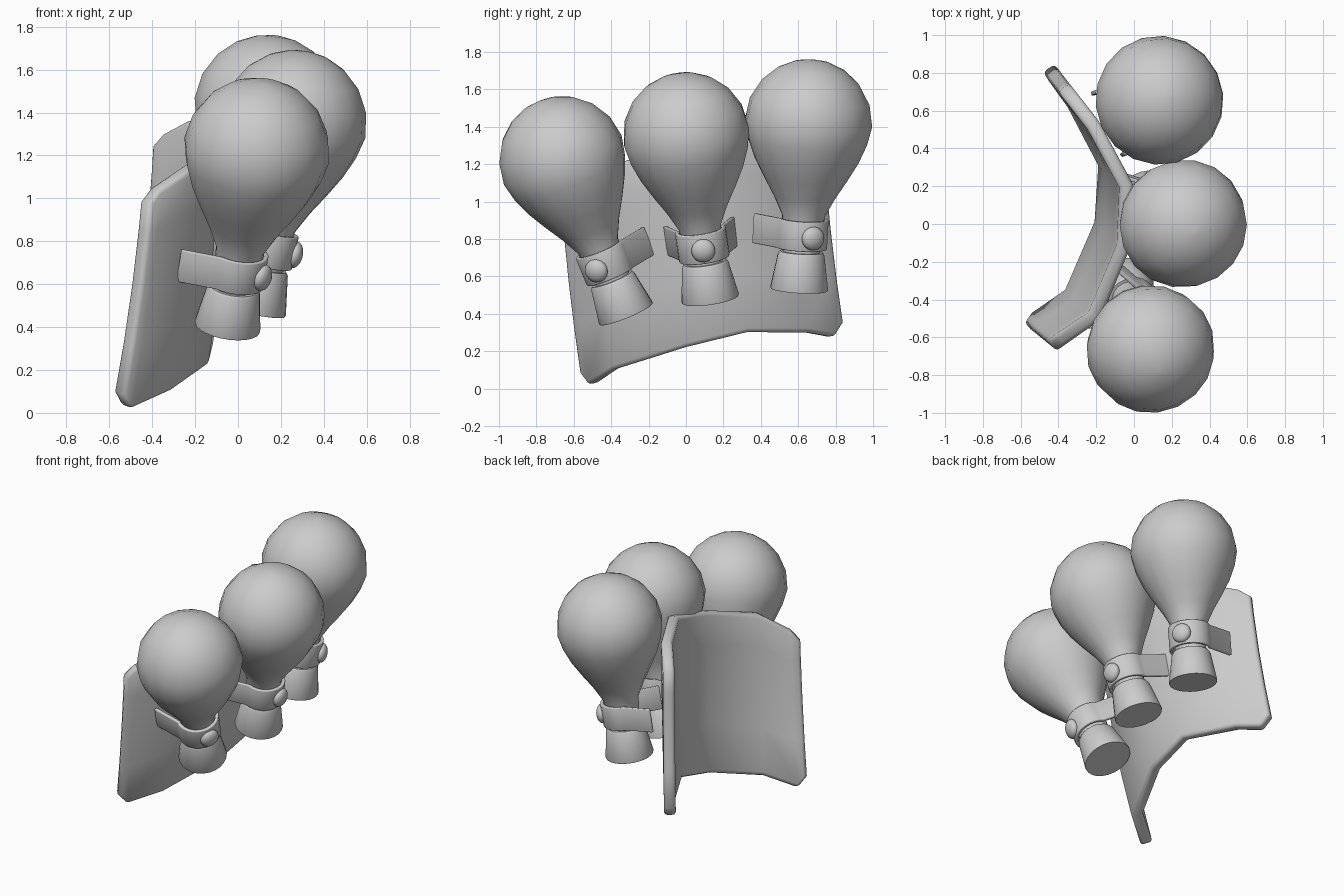
import bpy, bmesh, math
from mathutils import Vector, Matrix

if "Cube" in bpy.data.objects:
    bpy.data.objects.remove(bpy.data.objects["Cube"])


def finish(name, bm, angle, matrix=None):
    bmesh.ops.recalc_face_normals(bm, faces=bm.faces)
    return to_object(name, bm, angle, matrix)


def to_object(name, bm, angle, matrix=None):
    me = bpy.data.meshes.new(name)
    bm.to_mesh(me)
    bm.free()
    ob = bpy.data.objects.new(name, me)
    bpy.context.collection.objects.link(ob)
    if matrix:
        ob.matrix_world = matrix
    bpy.ops.object.select_all(action='DESELECT')
    ob.select_set(True)
    bpy.context.view_layer.objects.active = ob
    bpy.ops.object.shade_smooth_by_angle(angle=math.radians(angle))
    return ob


def lathe(name, profile, sides, angle, matrix):
    """Revolve (radius, height) points; ends are capped."""
    bm = bmesh.new()
    rings = []
    for r, z in profile:
        rings.append([bm.verts.new((r * math.cos(a), r * math.sin(a), z))
                      for a in (2 * math.pi * k / sides for k in range(sides))])
    for lo, hi in zip(rings, rings[1:]):
        for k in range(sides):
            n = (k + 1) % sides
            bm.faces.new((lo[k], lo[n], hi[n], hi[k]))
    bm.faces.new(rings[0][::-1])
    bm.faces.new(rings[-1])
    return finish(name, bm, angle, matrix)


# Curved, leaning back plate with clipped corners
base = [(-0.55, -0.56, 0.0), (-0.50, -0.52, 0.0), (-0.31, -0.39, 0.10), (-0.14, 0.0, 0.22),
        (-0.12, 0.33, 0.30), (-0.29, 0.66, 0.30), (-0.39, 0.80, 0.26), (-0.43, 0.86, 0.27)]
bm = bmesh.new()
cols = []
for i, p in enumerate(base):
    clip = {0: 0.08, 1: 0.015, 6: 0.015, 7: 0.08}.get(i, 0.0)
    lean = 0.15 - 0.06 * i / 7
    col = []
    for t in (clip, 0.3, 0.55, 0.8, 1 - clip):
        bow = t * (1.4 - 0.4 * t)
        col.append(bm.verts.new(Vector(p) + Vector((lean * bow, -0.12 * bow, 1.06 * t))))
    cols.append(col)
for a, b in zip(cols, cols[1:]):
    for j in range(4):
        bm.faces.new((a[j], b[j], b[j + 1], a[j + 1]))
plate = to_object("back_plate", bm, 50)
solid = plate.modifiers.new("thickness", 'SOLIDIFY')
solid.thickness = 0.075
solid.offset = -1
bev = plate.modifiers.new("rim", 'BEVEL')
bev.width = 0.022
bev.segments = 2
bev.limit_method = 'ANGLE'
bev.angle_limit = math.radians(50)

# Bulb profile: neck, flare, dome
bulb_profile = [(0.10, 0.17), (0.10, 0.25), (0.115, 0.40), (0.165, 0.50), (0.225, 0.60),
                (0.28, 0.70), (0.32, 0.80)]
bulb_profile += [(0.342 * math.cos(math.radians(a)), 0.9 + 0.342 * math.sin(math.radians(a)))
                 for a in (0, 20, 40, 58, 74, 87)]
cup_profile = [(0.153, 0.0), (0.155, 0.008), (0.125, 0.19), (0.115, 0.205), (0.09, 0.205)]


def make_band(name, matrix):
    """Strap: half loop round the neck with two tails splayed to the plate."""
    path = [(-0.215, -0.185)]
    path += [(0.128 * math.cos(math.radians(a)), 0.128 * math.sin(math.radians(a)))
             for a in range(-105, 106, 15)]
    path += [(-0.215, 0.185)]
    bm = bmesh.new()
    lo = [bm.verts.new((x, y, 0.222)) for x, y in path]
    hi = [bm.verts.new((x, y, 0.382)) for x, y in path]
    for k in range(len(path) - 1):
        bm.faces.new((lo[k], lo[k + 1], hi[k + 1], hi[k]))
    ob = to_object(name, bm, 40, matrix)
    m = ob.modifiers.new("thickness", 'SOLIDIFY')
    m.thickness = 0.022
    m.offset = -0.2
    b = ob.modifiers.new("soft_edges", 'BEVEL')
    b.width = 0.005
    b.segments = 2
    b.limit_method = 'ANGLE'
    b.angle_limit = math.radians(50)


def make_stud(name, matrix):
    bm = bmesh.new()
    bmesh.ops.create_uvsphere(bm, u_segments=16, v_segments=10, radius=0.064)
    local = Matrix.Translation((0.135, 0, 0.295)) @ Matrix.Rotation(math.pi / 2, 4, 'Y') \
        @ Matrix.Diagonal((1, 1, 0.6, 1))
    bm.transform(local)
    finish(name, bm, 60, matrix)


# (cup base, dome centre, direction facing away from the plate)
units = [("front", (-0.05, -0.32, 0.40), (0.085, -0.655, 1.213), (0.88, -0.45, 0)),
         ("middle", (0.07, 0.13, 0.48), (0.258, 0.003, 1.347), (1, 0, 0)),
         ("rear", (0.015, 0.605, 0.53), (0.135, 0.655, 1.42), (0.9, 0.43, 0))]
for tag, foot, head, out in units:
    foot, out = Vector(foot), Vector(out)
    z = (Vector(head) - foot).normalized()
    x = (out - z * out.dot(z)).normalized()
    y = z.cross(x)
    mat = Matrix.Translation(foot) @ Matrix((x, y, z)).transposed().to_4x4()
    lathe(tag + "_bulb", bulb_profile, 18, 60, mat)
    lathe(tag + "_cup", cup_profile, 24, 35, mat)
    make_band(tag + "_strap", mat)
    make_stud(tag + "_stud", mat)
